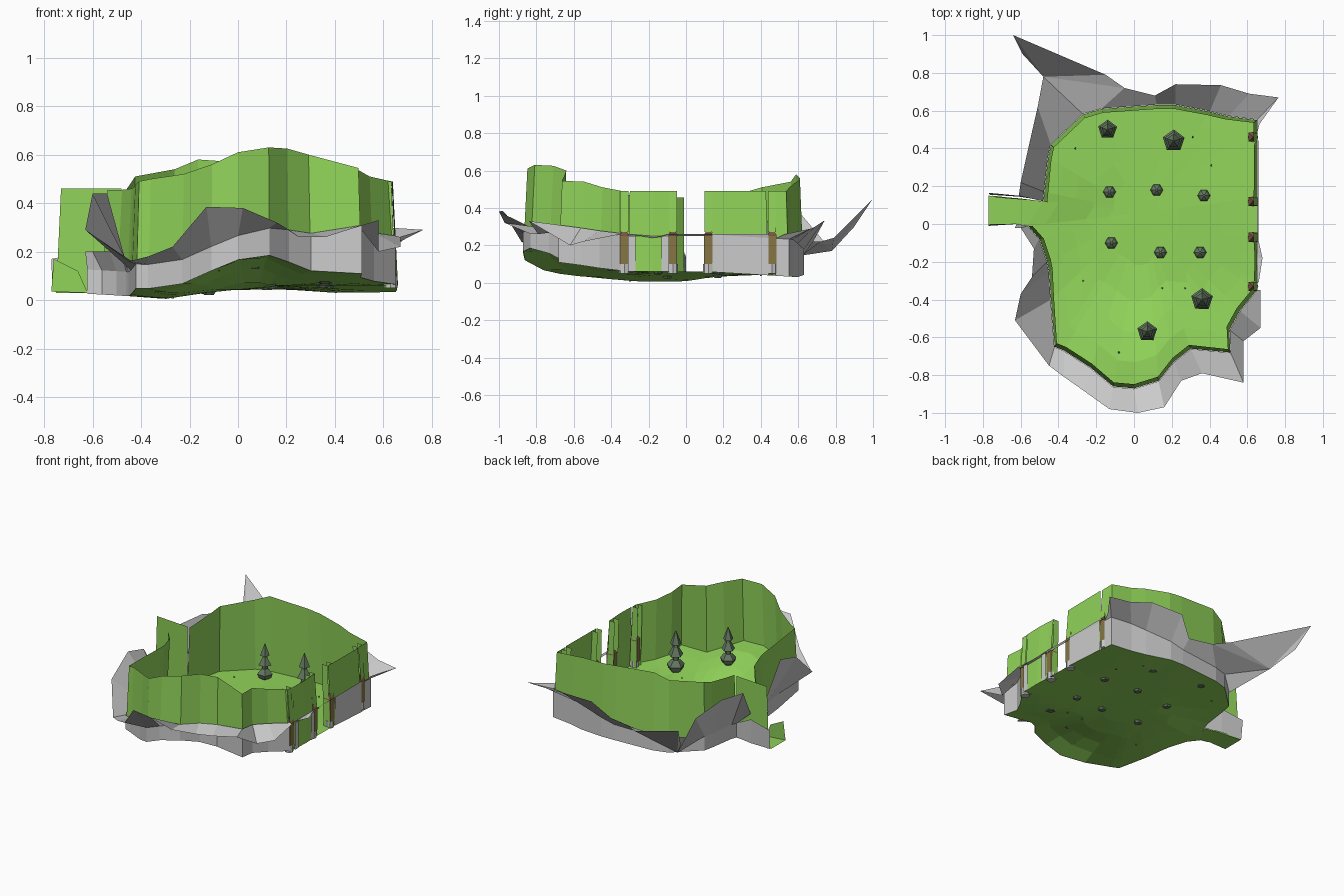
import bpy, math

if "Cube" in bpy.data.objects:
    bpy.data.objects.remove(bpy.data.objects["Cube"])

def material(name, rgb):
    m = bpy.data.materials.new(name)
    m.diffuse_color = (*rgb, 1)
    m.use_nodes = True
    m.node_tree.nodes["Principled BSDF"].inputs["Base Color"].default_value = m.diffuse_color
    return m

GRASS = material("grass", (0.28, 0.65, 0.1))
ROCK = material("rock", (0.66, 0.66, 0.66))
WOOD = material("wood", (0.24, 0.18, 0.06))
CAP = material("post_cap", (0.2, 0.09, 0.05))
LEAF = material("leaf", (0.13, 0.19, 0.12))

def mesh(name, verts, faces, mat):
    me = bpy.data.meshes.new(name)
    me.from_pydata(verts, [], faces)
    me.materials.append(mat)
    ob = bpy.data.objects.new(name, me)
    bpy.context.collection.objects.link(ob)
    return ob

def strip(name, rows, mat):
    """Sheet through equally long cross-section rows."""
    n = len(rows[0])
    faces = [(i*n+j, (i+1)*n+j, (i+1)*n+j+1, i*n+j+1)
             for i in range(len(rows)-1) for j in range(n-1)]
    return mesh(name, [p for r in rows for p in r], faces, mat)

def lathe(name, x, y, z, profile, n, mat, turn=0.0):
    """Low-poly turned shape from (radius, height) pairs."""
    verts, faces = [], []
    for r, h in profile:
        for i in range(n):
            a = turn + i*math.tau/n
            verts.append((x+r*math.cos(a), y+r*math.sin(a), z+h))
    for k in range(len(profile)-1):
        for i in range(n):
            j = (i+1) % n
            faces.append((k*n+i, k*n+j, (k+1)*n+j, (k+1)*n+i))
    faces += [tuple(range(n))[::-1], tuple(range((len(profile)-1)*n, len(profile)*n))]
    return mesh(name, verts, faces, mat)

# Ground height
BASE = [(-.77, .035), (-.42, .015), (-.3, .005), (-.1, .035), (.2, .06), (.66, .06)]

def ground(x, y):
    z = BASE[-1][1] if x > 0 else BASE[0][1]
    for (a, p), (b, q) in zip(BASE, BASE[1:]):
        if a <= x <= b:
            z = p + (q-p)*(x-a)/(b-a)
    t = min(1, max(0, (-.25-y)/.55))
    t = t*t*(3-2*t)
    z += t*(.13*math.exp(-((x-.05)/.21)**2) + .055*min(1, max(0, x/.4)) + .04*min(1, max(0, -x/.3)))
    z = max(z, .04*min(1, max(0, (y+.05)/.25)))
    return max(.002, z - .06*max(0, y-.1)*max(0, min(1, x/.4)))

def ledge(x, y):
    return ground(x, y) + .1 + .1*min(1, max(0, (x-.08)/.4))

# Border: edge x, y, hedge top z, then outer rock rim x, y, z
front = [
    (.65, -.35, .49, .67, -.35, .26), (.56, -.46, .51, .67, -.55, .22),
    (.505, -.56, .54, .58, -.62, .2), (.51, -.68, .545, .58, -.84, .33),
    (.30, -.66, .60, .36, -.79, .26), (.21, -.73, .625, .25, -.83, .26),
    (.13, -.83, .63, .16, -.97, .32), (0, -.87, .61, .02, -1, .38),
    (-.11, -.86, .56, -.13, -.98, .385), (-.23, -.76, .52, -.27, -.88, .22),
    (-.37, -.67, .50, -.37, -.81, .18), (-.42, -.65, .49, -.45, -.75, .16),
    (-.44, -.4, .475, -.63, -.51, .29), (-.45, -.25, .465, -.6, -.37, .44),
    (-.46, -.2, .46, -.54, -.28, .44), (-.5, -.08, .455, -.53, -.13, .2),
    (-.56, -.01, .455, -.6, -.02, .2)]
back = [
    (-.48, .12, .46, -.61, .15, .24), (-.475, .17, .465, -.6, .22, .41),
    (-.455, .35, .49, -.56, .4, .42),
    (-.44, .42, .51, -.51, .62, .36), (-.27, .58, .54, -.48, .78, .17),
    (-.17, .61, .58, -.05, .72, .22), (.12, .63, .56, .11, .68, .22),
    (.22, .63, .55, .22, .74, .33), (.4, .595, .53, .46, .735, .33),
    (.5, .57, .51, .61, .69, .3), (.65, .55, .49, .765, .67, .29),
    (.65, .48, .49, .665, .53, .26)]
right_back = [(.655, .44, .49, .66, .44, .26), (.655, .14, .49, .66, .14, .26)]
right_mid = [(.655, -.09, .49, .66, -.09, .26), (.66, -.18, .49, .68, -.18, .24),
             (.655, -.31, .49, .66, -.31, .26)]

def hedge(name, pts):
    rows = []
    for x, y, top, *_ in pts:
        k = 1 - .022/math.hypot(x, y)
        rows.append([(x, y, ground(x, y)), (x*k, y*k, top)])
    strip(name, rows, GRASS)

def cliff(name, pts):
    strip(name, [[(x*1.003, y*1.003, ground(x, y)), (x*1.003, y*1.003, ledge(x, y)), (ox, oy, oz)]
                 for x, y, _, ox, oy, oz in pts], ROCK)

for label, pts in (("front", front), ("back", back), ("right_back", right_back), ("right_mid", right_mid)):
    hedge(label + "_hedge", pts)
    if label == "front":
        cliff("front_cliff", pts + [(-.62, .0, 0, -.63, -.02, .2)])
    elif label != "right_mid":
        cliff(label + "_cliff", pts)

# Right ledge, partial right cliffs and corner spike
strip("right_ledge", [[(.65, y, .25), (ox, oy, oz)] for _, y, _, ox, oy, oz in right_back[1:] + right_mid], ROCK)
for a, b in ((-.31, -.27), (-.13, -.09)):
    strip("right_cliff", [[(.662, y, .06), (.662, y, .25)] for y in (a, b)], ROCK)
mesh("corner_spike", [(-.48, .78, .17), (-.59, .9, .3), (-.64, 1, .45), (-.15, .79, .24), (-.05, .72, .22)],
     [(0, 1, 2), (0, 2, 3), (0, 3, 4)], ROCK)

# Left exit path: floor, tall hedge, low bank and rock
strip("path_floor", [[(-.77, -.01, .035), (-.77, .15, .035)], [(-.62, 0, .03), (-.6, .135, .03)],
                     [(-.56, -.01, .025), (-.48, .12, .025)]], GRASS)
strip("path_hedge", [[(-.75, .15, .03), (-.73, .14, .46)], [(-.48, .12, .03), (-.48, .12, .46)]], GRASS)
strip("path_bank", [[(-.77, -.01, .035), (-.76, 0, .17)], [(-.62, 0, .03), (-.66, 0, .12)]], GRASS)
strip("path_rock", [[(-.765, .155, .035), (-.77, .165, .17)], [(-.61, .145, .03), (-.61, .15, .2)],
                    [(-.48, .125, .03), (-.48, .125, .13)]], ROCK)

# Floor: rings from the border to the middle
edge = [p[:2] for p in front + back + right_back + right_mid]
cx, cy, n = .05, .06, len(edge)
verts, faces = [], []
for s in (1, .85, .68, .5, .3, .12):
    for x, y in edge:
        px, py = cx+(x-cx)*s, cy+(y-cy)*s
        verts.append((px, py, ground(px, py)))
for k in range(5):
    for i in range(n):
        j = (i+1) % n
        faces.append((k*n+j, k*n+i, (k+1)*n+i, (k+1)*n+j))
faces.append(tuple(range(5*n, 6*n))[::-1])
mesh("floor", verts, faces, GRASS)

# Gate posts with stone feet and pointed caps, flanked by hedge returns
for y in (.46, .12, -.07, -.33):
    q = math.pi/4
    lathe("post_foot", .63, y, .05, [(.028, 0), (.028, .05)], 8, ROCK)
    lathe("post", .63, y, .1, [(.032, 0), (.032, .15)], 4, WOOD, q)
    lathe("post_cap", .63, y, .25, [(.034, 0), (.034, .006), (.002, .04)], 4, CAP, q)
    strip("hedge_slat", [[(.65, y-.022, .27), (.632, y-.022, .49)], [(.65, y+.022, .27), (.632, y+.022, .49)]], GRASS)
    for s in (-1, 1):
        yy = y + s*.024
        strip("hedge_return", [[(.65, yy, .06), (.632, yy, .49)], [(.6, yy, .06), (.59, yy, .49)]], GRASS)

# Trees: stacked tiers
tree = [(.02, 0), (.045, .02), (.055, .045), (.03, .075), (.02, .08), (.022, .105), (.046, .11), (.018, .16),
        (.016, .175), (.034, .18), (.002, .265)]
for x, y, s in ((-.14, .5, .95), (.21, .44, 1.1), (.36, -.4, 1.1), (.07, -.57, 1)):
    lathe("tree", x, y, ground(x, y)-.005, [(r*s, h*s) for r, h in tree], 5, LEAF, .3)

# Bushes
for x, y in ((-.13, .17), (.12, .18), (.37, .15), (-.12, -.1), (.14, -.15), (.35, -.15)):
    lathe("bush", x, y, max(0, ground(x, y)-.01), [(.02, 0), (.034, .02), (.024, .04), (.006, .052)], 6, LEAF)

# Pebbles
for x, y in ((-.31, .4), (.31, .46), (.41, .31), (-.27, -.3), (.15, -.34), (-.08, -.68), (.27, -.34)):
    lathe("pebble", x, y, max(0, ground(x, y)-.004), [(.006, 0), (.003, .012)], 5, LEAF)
